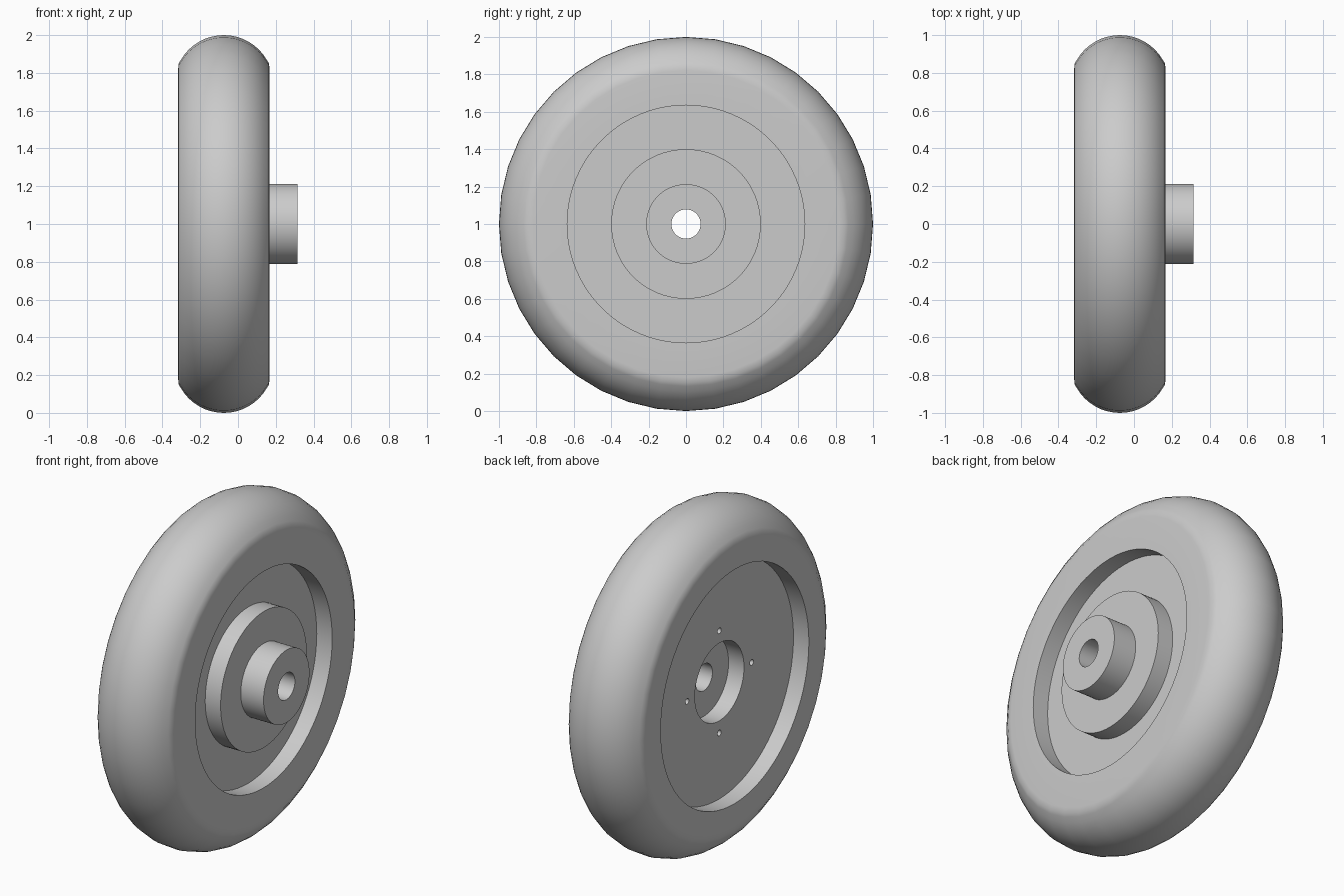
import bpy
import bmesh
from math import sin, cos, pi, asin, sqrt

cube = bpy.data.objects.get("Cube")
if cube:
    bpy.data.objects.remove(cube, do_unlink=True)

COARSE, FINE = 40, 80      # sides of the tread and of the turned details
MID = -0.075               # middle of the tyre along the axle
HALF = 0.242               # half of the tyre width
FRONT, BACK = MID + HALF, MID - HALF

grey = bpy.data.materials.new("plain grey")
grey.use_nodes = True
grey.diffuse_color = (0.6, 0.6, 0.6, 1)
grey.node_tree.nodes["Principled BSDF"].inputs["Base Color"].default_value = (0.6, 0.6, 0.6, 1)


def lathe(name, profile):
    """Turn a closed profile of (x, radius, sides) about the axle."""
    bm = bmesh.new()
    rings = []
    for x, r, n in profile:
        rings.append([bm.verts.new((x, r * cos(2 * pi * i / n), 1 + r * sin(2 * pi * i / n)))
                      for i in range(n)])
    for a, b in zip(rings, rings[1:] + rings[:1]):
        n = min(len(a), len(b))
        sa, sb = len(a) // n, len(b) // n
        for i in range(n):
            near = [a[(i * sa + k) % len(a)] for k in range(sa + 1)]
            far = [b[(i * sb + k) % len(b)] for k in range(sb + 1)]
            bm.faces.new(near + far[::-1])
    bmesh.ops.recalc_face_normals(bm, faces=bm.faces)
    mesh = bpy.data.meshes.new(name)
    bm.to_mesh(mesh)
    bm.free()
    mesh.materials.append(grey)
    obj = bpy.data.objects.new(name, mesh)
    bpy.context.collection.objects.link(obj)
    return obj


def activate(obj):
    bpy.ops.object.select_all(action='DESELECT')
    obj.select_set(True)
    bpy.context.view_layer.objects.active = obj


# Tyre: rounded tread, flat sides, and a narrower opening at the front
crown = 0.263
reach = asin(0.228 / crown)
tread = []
for i in range(17):
    a = reach * (i / 8 - 1)
    tread.append((MID + crown * sin(a), 1 - crown + crown * cos(a), COARSE))
tyre = lathe("tyre",
             [(BACK, 0.687, FINE), (BACK, 0.82, COARSE), (BACK + 0.003, 0.85, COARSE)]
             + tread
             + [(FRONT - 0.003, 0.85, COARSE), (FRONT, 0.82, COARSE), (FRONT, 0.635, FINE),
                (MID, 0.635, FINE), (MID, 0.687, FINE)])

# Wheel centre: web, raised boss, hub, axle bore and rear bearing pocket
WEB_BACK = BACK + 0.1
WEB_FRONT = FRONT - 0.1
POCKET = WEB_BACK + 0.1
steps = [(WEB_BACK, 0.228), (WEB_BACK, 0.70), (WEB_FRONT, 0.70), (WEB_FRONT, 0.40),
         (FRONT, 0.40), (FRONT, 0.213), (0.315, 0.213), (0.315, 0.078),
         (POCKET, 0.078), (POCKET, 0.228)]
centre = lathe("wheel_centre", [(x, r, FINE) for x, r in steps])

# Four blind screw holes around the pocket
for i in range(4):
    a = i * pi / 2
    bpy.ops.mesh.primitive_cylinder_add(
        vertices=20, radius=0.017, depth=0.2, rotation=(0, pi / 2, 0),
        location=(WEB_BACK, 0.3 * cos(a), 1 + 0.3 * sin(a)))
    cutter = bpy.context.object
    cutter.name = "screw_hole_cutter"
    cutter.hide_render = True
    cutter.data.materials.append(grey)
    activate(centre)
    cut = centre.modifiers.new("screw_hole", 'BOOLEAN')
    cut.object = cutter
    cut.operation = 'DIFFERENCE'
    cut.solver = 'EXACT'
    bpy.ops.object.modifier_apply(modifier=cut.name)
    bpy.data.objects.remove(cutter, do_unlink=True)

for part in (tyre, centre):
    activate(part)
    bpy.ops.object.shade_smooth_by_angle(angle=pi / 6)
